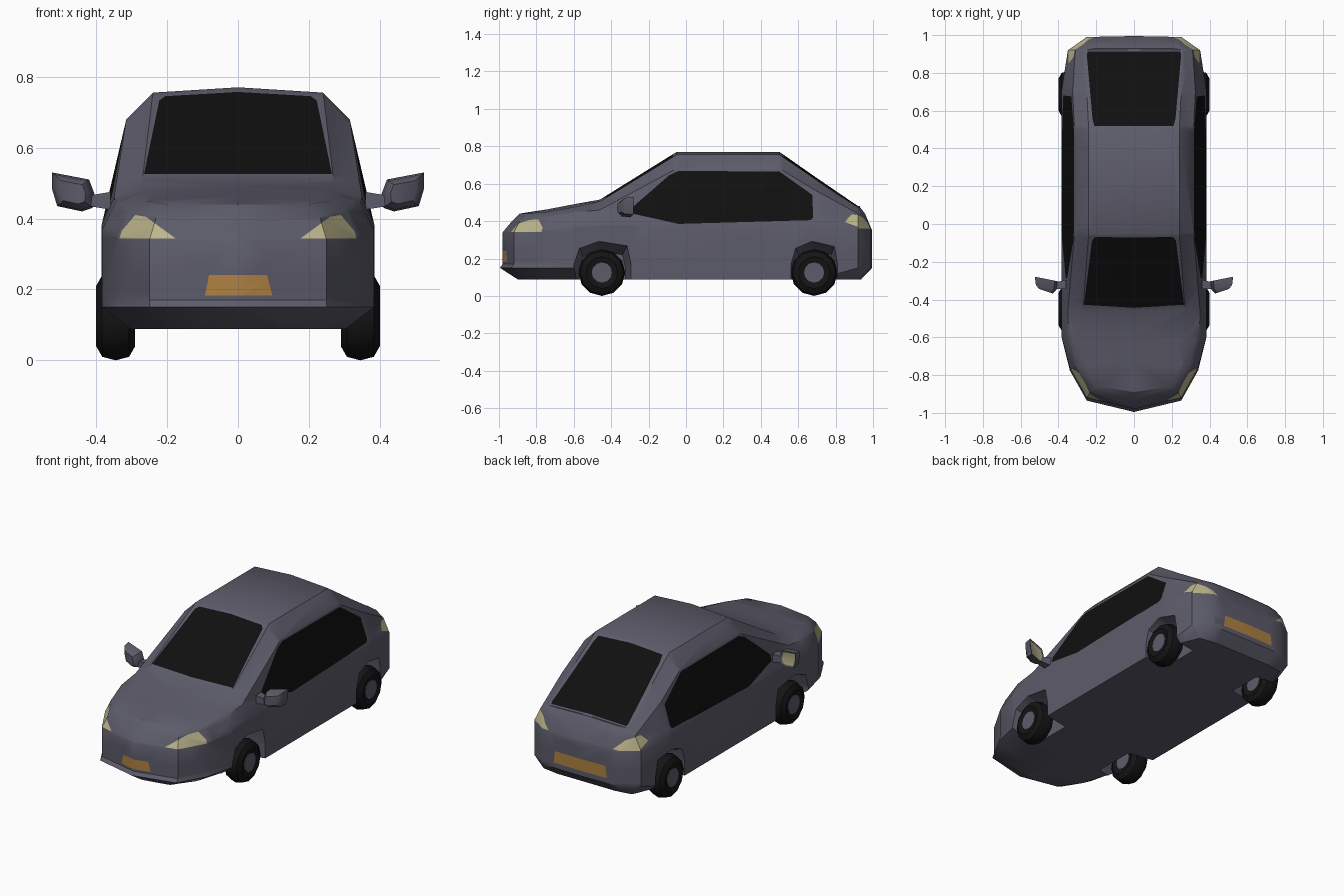
import bpy, bmesh, math
from mathutils import Vector

if "Cube" in bpy.data.objects:
    bpy.data.objects.remove(bpy.data.objects["Cube"])


def material(name, r, g, b):
    m = bpy.data.materials.new(name)
    m.diffuse_color = (r, g, b, 1)
    m.use_nodes = True
    m.node_tree.nodes["Principled BSDF"].inputs["Base Color"].default_value = m.diffuse_color
    return m


PAINT = material("grey paint", 0.108, 0.106, 0.145)
GLASS = material("black glass", 0.005, 0.005, 0.005)
LAMP = material("cream lamp", 0.50, 0.46, 0.26)
PLATE = material("amber plate", 0.42, 0.22, 0.055)
RUBBER = material("black rubber", 0.007, 0.007, 0.007)


def loft(rings, caps=True):
    """Skin a list of closed rings."""
    bm = bmesh.new()
    vs = [[bm.verts.new(p) for p in r] for r in rings]
    n = len(vs[0])
    for a, b in zip(vs, vs[1:]):
        for i in range(n):
            j = (i + 1) % n
            bm.faces.new((a[i], a[j], b[j], b[i]))
    if caps:
        bm.faces.new(vs[0])
        bm.faces.new(vs[-1])
    bmesh.ops.remove_doubles(bm, verts=bm.verts[:], dist=1e-4)
    bmesh.ops.dissolve_degenerate(bm, edges=bm.edges[:], dist=1e-4)
    bmesh.ops.recalc_face_normals(bm, faces=bm.faces[:])
    bm.normal_update()
    return bm


def make(name, bm, mats):
    me = bpy.data.meshes.new(name)
    bm.to_mesh(me)
    bm.free()
    ob = bpy.data.objects.new(name, me)
    bpy.context.collection.objects.link(ob)
    for m in mats:
        me.materials.append(m)
    return ob


def smooth(ob, deg):
    bpy.ops.object.select_all(action='DESELECT')
    ob.select_set(True)
    bpy.context.view_layer.objects.active = ob
    bpy.ops.object.shade_smooth_by_angle(angle=math.radians(deg))


def paint(bm, pts, u, v, test, index):
    """Cut a convex outline (axes u, v) into the faces passing test and colour it."""
    edges = list(zip(pts, pts[1:] + pts[:1]))
    for a, b in edges:
        co, no = Vector((0, 0, 0)), Vector((0, 0, 0))
        co[u], co[v] = a
        no[u], no[v] = b[1] - a[1], a[0] - b[0]
        fs = [f for f in bm.faces if test(f.normal, f.calc_center_median())]
        geom = set(fs)
        for f in fs:
            geom.update(f.edges)
            geom.update(f.verts)
        bmesh.ops.bisect_plane(bm, geom=list(geom), dist=1e-5, plane_co=co, plane_no=no)
        bm.normal_update()
    for f in bm.faces:
        c = f.calc_center_median()
        if test(f.normal, c):
            s = [(b[0] - a[0]) * (c[v] - a[1]) - (b[1] - a[1]) * (c[u] - a[0]) for a, b in edges]
            if min(s) > 0 or max(s) < 0:
                f.material_index = index


# Body stations: y, half width, end setback, belt z, roof centre z, roof edge x z, shoulder x z
STATIONS = [
    (-.98, 0, .09, .34, .44, 0, .44, 0, .40),
    (-.92, .25, .06, .34, .445, .20, .44, .23, .405),
    (-.76, .34, .02, .35, .463, .26, .45, .31, .42),
    (-.60, .383, 0, .37, .49, .27, .475, .345, .445),
    (-.46, .385, 0, .38, .515, .27, .505, .35, .46),
    (-.05, .385, 0, .38, .77, .24, .755, .315, .68),
    (.50, .385, 0, .38, .77, .24, .755, .315, .68),
    (.70, .385, 0, .38, .63, .25, .618, .325, .56),
    (.92, .35, 0, .36, .48, .26, .472, .31, .44),
    (.99, .25, .06, .35, .48, .20, .475, .23, .44),
    (.995, 0, .07, .35, .48, 0, .48, 0, .44),
]
rings = []
for y, w, d, zb, zc, x1, z1, x2, z2 in STATIONS:
    d = d if y < 0 else -d
    low = max(0, w - .09) if y < -.5 else max(0, w - .06) if y > .8 else w
    lip = .015 if y < -.7 else 0
    half = [(x1, y + d, z1), (x2, y + d * .55, z2), (w, y, zb), (w, y, .17),
            (w, y - lip, .15), (low, y + d * .9, .088)]
    rings.append([(0, y + d, zc)] + half + [(0, y + d * .9, .088)]
                 + [(-x, q, z) for x, q, z in reversed(half)])
bm = loft(rings, caps=False)
bmesh.ops.triangulate(bm, faces=bm.faces[:])
bm.normal_update()

# Windows
paint(bm, [(-.265, .525), (.265, .525), (.222, .733), (.205, .745), (0, .757), (-.205, .745), (-.222, .733)],
      0, 2, lambda n, c: n.y < -.3 and c.y < 0 and c.z > .49, 1)
paint(bm, [(-.21, .52), (.21, .52), (.22, .56), (.25, .90), (.245, .912), (-.245, .912), (-.25, .90), (-.22, .56)],
      0, 1, lambda n, c: n.y > .3 and n.z > .4 and c.y > .5, 1)
side_window = [(-.285, .44), (-.04, .385), (.665, .405), (.68, .42), (.675, .54), (.50, .665),
               (-.04, .668), (-.09, .645), (-.285, .475)]
for s in (1, -1):
    paint(bm, side_window, 1, 2, lambda n, c: n.x * s > .5 and c.z > .15 and -.7 < c.y < .93, 1)
    # Lamps
    paint(bm, [(s * .175, .343), (s * .335, .343), (s * .328, .365), (s * .29, .41), (s * .26, .405)],
          0, 2, lambda n, c: c.x * s > 0 and c.y < -.6 and .1 < c.z, 2)
    paint(bm, [(s * .21, .36), (s * .345, .36), (s * .347, .395), (s * .32, .435), (s * .27, .415)],
          0, 2, lambda n, c: c.x * s > 0 and c.y > .8 and .1 < c.z, 2)
# Number plates
paint(bm, [(-.093, .183), (.097, .183), (.082, .24), (-.082, .24)],
      0, 2, lambda n, c: n.y < -.3 and c.y < -.7 and c.z < .42, 3)
paint(bm, [(-.175, .18), (.175, .18), (.165, .25), (-.165, .25)],
      0, 2, lambda n, c: n.y > .3 and c.y > .8 and c.z < .42, 3)
body = make("car_body", bm, [PAINT, GLASS, LAMP, PLATE])

# Wheel arches: tapered prisms cut from the body
ARCH = [(-.15, 0), (-.15, .17), (-.12, .255), (-.015, .292), (.135, .268), (.155, .175), (.155, 0)]
for yc, k in ((-.45, 1), (.685, .82)):
    for s in (1, -1):
        prism = [[(s * x, yc + y * k * t, z * t) for y, z in ARCH] for x, t in ((.23, .82), (.385, 1), (.45, 1.03))]
        cutter = make("arch_cutter", loft(prism), [PAINT])
        cutter.hide_render = True
        mod = body.modifiers.new("arch", 'BOOLEAN')
        mod.operation = 'DIFFERENCE'
        mod.solver = 'EXACT'
        mod.object = cutter
        bpy.context.view_layer.objects.active = body
        bpy.ops.object.modifier_apply(modifier=mod.name)
        bpy.data.objects.remove(cutter)
smooth(body, 35)


# Wheels
def turned(profile, cx, cy, cz, n=12):
    return loft([[(cx + o, cy + r * math.sin(2 * math.pi * i / n), cz - r * math.cos(2 * math.pi * i / n))
                  for i in range(n)] for o, r in profile])


TYRE = [(-.045, .06), (-.055, .085), (-.038, .115), (0, .125), (.038, .115), (.055, .085), (.045, .06)]
for end, yc in (("front", -.45), ("rear", .685)):
    for side, s in (("right", 1), ("left", -1)):
        smooth(make(f"{end}_{side}_tyre", turned(TYRE, s * .345, yc, .125), [RUBBER]), 40)
        smooth(make(f"{end}_{side}_hub", turned([(-.049, .054), (.049, .054)], s * .345, yc, .125), [PAINT]), 30)

# Door mirrors
HOUSING = [(.405, .47), (.42, .51), (.525, .53), (.525, .485), (.51, .435), (.44, .42), (.41, .43)]
for side, s in (("right", 1), ("left", -1)):
    rings = []
    for back, k in ((-.065, .6), (-.045, .9), (0, 1)):
        rings.append([(s * (.467 + (x - .467) * k), -.302 + .2 * (x - .41) + back, .473 + (z - .473) * k)
                      for x, z in HOUSING])
    bm = loft(rings)
    glass = max(bm.faces, key=lambda f: f.normal.y)
    bmesh.ops.inset_individual(bm, faces=[glass], thickness=.012, depth=-.004)
    glass.material_index = 1
    smooth(make(f"{side}_mirror", bm, [PAINT, LAMP]), 35)
    stalk = [[(s * .36, -.345, .425), (s * .36, -.295, .425), (s * .36, -.295, .475), (s * .36, -.345, .475)],
             [(s * .42, -.345, .435), (s * .42, -.31, .435), (s * .42, -.31, .465), (s * .42, -.345, .465)]]
    make(f"{side}_mirror_stalk", loft(stalk), [PAINT])
